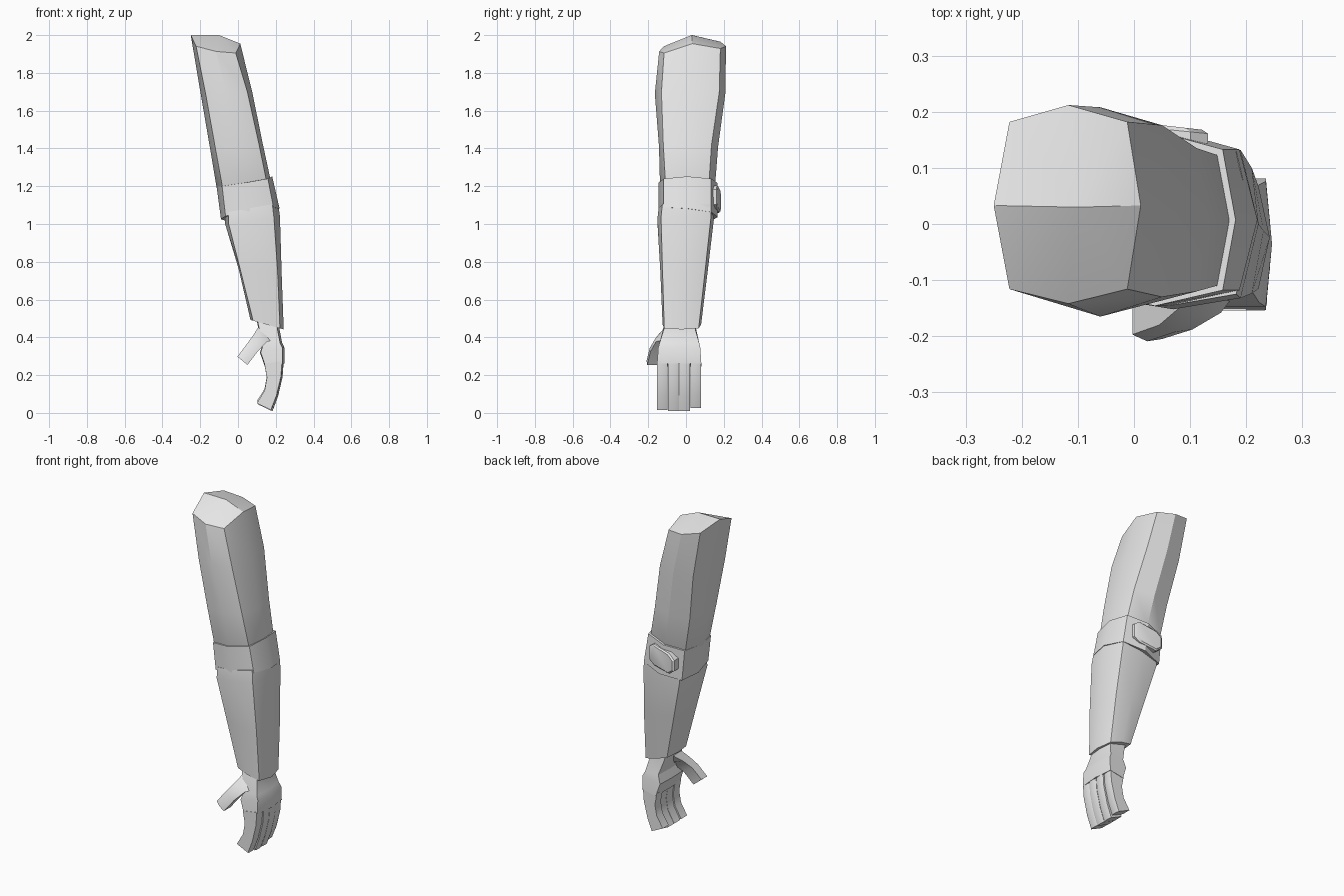
import bpy, bmesh, math

if "Cube" in bpy.data.objects:
    bpy.data.objects.remove(bpy.data.objects["Cube"])

grey = bpy.data.materials.new("light_grey")
grey.diffuse_color = (0.8, 0.8, 0.8, 1)
grey.use_nodes = True
grey.node_tree.nodes["Principled BSDF"].inputs["Base Color"].default_value = grey.diffuse_color


def finish(bm, name, angle=30):
    bmesh.ops.recalc_face_normals(bm, faces=bm.faces)
    me = bpy.data.meshes.new(name)
    bm.to_mesh(me)
    bm.free()
    ob = bpy.data.objects.new(name, me)
    bpy.context.collection.objects.link(ob)
    me.materials.append(grey)
    bpy.ops.object.select_all(action='DESELECT')
    ob.select_set(True)
    bpy.context.view_layer.objects.active = ob
    bpy.ops.object.shade_smooth_by_angle(angle=math.radians(angle))
    return ob


def loft(name, rings, dome=None, angle=30):
    """Skin a list of matching rings; dome is an optional centre point of the first cap."""
    bm = bmesh.new()
    vs = [[bm.verts.new(p) for p in r] for r in rings]
    n = len(vs[0])
    for a, b in zip(vs, vs[1:]):
        for i in range(n):
            j = (i + 1) % n
            bm.faces.new((a[i], a[j], b[j], b[i]))
    if dome:
        c = bm.verts.new(dome)
        for i in range(n):
            bm.faces.new((vs[0][i], vs[0][(i + 1) % n], c))
    else:
        bm.faces.new(vs[0])
    bm.faces.new(vs[-1])
    return finish(bm, name, angle)


def limb_ring(left, right, corner_x, corner_y, front, back, drop=0.0, slope=0.0):
    """Eight-sided section: left/right are (x, z), the rest are extents."""
    (xl, zl), (xr, zr) = left, right
    cl, cr = corner_x
    yf, yb = corner_y
    ym, xm = (yf + yb) / 2, (cl + cr) / 2
    pts = [(xl, ym), (cl, yf), (xm, front), (cr, yf),
           (xr, ym), (cr, yb), (xm, back), (cl, yb)]
    half = (back - front) / 2
    return [(x, y, zl + (zr - zl) * (x - xl) / (xr - xl)
             - drop * abs(y - ym) / half + slope * (y - ym)) for x, y in pts]


# upper arm with a domed shoulder end
loft("upper_arm", [
    limb_ring((-0.25, 2.0), (0.012, 1.955), (-0.222, -0.012), (-0.116, 0.182),
              -0.142, 0.212, 0.05, 0.08),
    limb_ring((-0.196, 1.68), (0.075, 1.70), (-0.170, 0.05), (-0.13, 0.176),
              -0.165, 0.208),
    limb_ring((-0.148, 1.40), (0.132, 1.42), (-0.120, 0.112), (-0.12, 0.135),
              -0.143, 0.170),
    limb_ring((-0.113, 1.19), (0.170, 1.245), (-0.082, 0.148), (-0.11, 0.123),
              -0.138, 0.155),
    limb_ring((-0.08, 1.15), (0.165, 1.20), (-0.06, 0.145), (-0.10, 0.11),
              -0.12, 0.135),
], dome=(-0.10, 0.03, 2.0))

# elbow band
loft("elbow_band", [
    limb_ring((-0.114, 1.203), (0.181, 1.252), (-0.084, 0.158), (-0.118, 0.133),
              -0.146, 0.166, 0.01),
    limb_ring((-0.090, 1.025), (0.220, 1.082), (-0.066, 0.188), (-0.118, 0.133),
              -0.146, 0.168, 0.0, -0.10),
])

# chamfered elbow pad on the back of the band
cx, cz, hw, hh = 0.042, 1.130, 0.090, 0.066


def pad_ring(y, s):
    shape = [(-1, -0.45), (-0.6, -0.95), (0.6, -0.9), (1, -0.6),
             (1, 0.6), (0.65, 1), (-0.6, 0.9), (-1, 0.5)]
    return [(cx + u * hw * s, y - 0.10 * u * hw, cz + v * hh * s + 0.15 * u * hw)
            for u, v in shape]


loft("elbow_pad", [pad_ring(0.12, 1), pad_ring(0.170, 1), pad_ring(0.177, 0.88)])

# forearm, tapering to the cuff
loft("forearm", [
    limb_ring((-0.072, 1.06), (0.212, 1.11), (-0.05, 0.182), (-0.125, 0.13),
              -0.145, 0.145),
    limb_ring((-0.068, 1.0), (0.222, 1.04), (-0.05, 0.19), (-0.132, 0.132),
              -0.152, 0.147),
    limb_ring((0.004, 0.76), (0.231, 0.74), (0.012, 0.21), (-0.124, 0.10),
              -0.136, 0.115),
    limb_ring((0.066, 0.492), (0.242, 0.442), (0.080, 0.222), (-0.115, 0.067),
              -0.124, 0.08),
])


def palm_ring(outer, inner, yf, yb):
    """Section of the hand with a slightly arched back."""
    (xo, zo), (xi, zi) = outer, inner
    ym = (yf + yb) / 2
    return [(xo - 0.008, yf, zo), (xo + 0.003, ym, zo), (xo - 0.008, yb, zo),
            (xi + 0.004, yb, zi), (xi, ym, zi), (xi + 0.004, yf, zi)]


# palm
loft("palm", [
    palm_ring((0.212, 0.50), (0.095, 0.51), -0.105, 0.048),
    palm_ring((0.217, 0.44), (0.105, 0.46), -0.118, 0.050),
    palm_ring((0.231, 0.37), (0.132, 0.37), -0.140, 0.070),
    palm_ring((0.243, 0.345), (0.116, 0.32), -0.147, 0.076),
    palm_ring((0.243, 0.262), (0.142, 0.245), -0.153, 0.081),
])

# four curled fingers: (outer point, inner point) at each joint
joints = [((0.239, 0.275), (0.142, 0.26)), ((0.233, 0.19), (0.155, 0.185)),
          ((0.209, 0.088), (0.143, 0.115)), ((0.180, 0.010), (0.102, 0.045))]
edges = [-0.155, -0.096, -0.037, 0.022, 0.080]
shift = [-0.002, 0.003, 0.003, -0.003]
lift = [0.006, 0.0, 0.0, 0.016]
for k in range(4):
    y0, y1 = edges[k] + 0.001, edges[k + 1] - 0.001
    rings = []
    for s, ((xo, zo), (xi, zi)) in enumerate(joints):
        d, up = shift[k], lift[k] * s / 3
        rings.append([(xo + d - 0.004, y0, zo + up), (xo + d, y0 + 0.012, zo + up),
                      (xo + d, y1 - 0.012, zo + up), (xo + d - 0.004, y1, zo + up),
                      (xi + d, y1, zi + up), (xi + d, y0, zi + up)])
    loft(f"finger_{k + 1}", rings)


def thumb_ring(top, bottom, yf, yb):
    (xt, zt), (xb, zb) = top, bottom
    xm, zm = (xt + xb) / 2, (zt + zb) / 2
    return [(xt, yf + 0.012, zt), (xm, yf, zm), (xb, yf + 0.004, zb),
            (xb, yb, zb), (xt, yb, zt)]


# thumb
loft("thumb", [
    thumb_ring((0.108, 0.455), (0.185, 0.385), -0.122, -0.03),
    thumb_ring((0.080, 0.410), (0.155, 0.378), -0.162, -0.085),
    thumb_ring((0.045, 0.362), (0.104, 0.325), -0.192, -0.125),
    thumb_ring((-0.003, 0.298), (0.050, 0.254), -0.209, -0.143),
])
